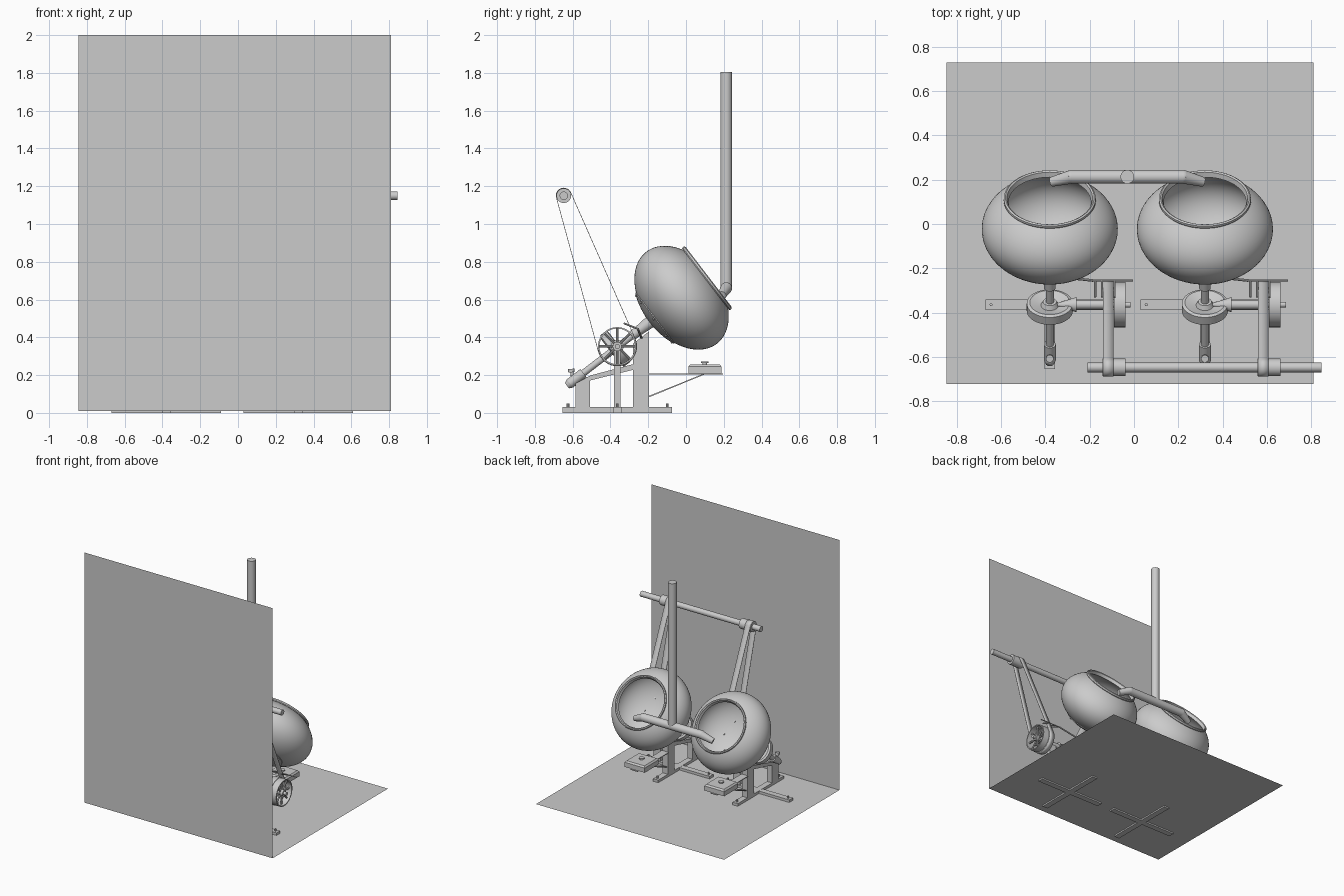
import bpy, bmesh
from math import sin, cos, pi, radians, atan2, acos, hypot
from mathutils import Vector

if "Cube" in bpy.data.objects:
    bpy.data.objects.remove(bpy.data.objects["Cube"])

TILT = radians(37.5)
AX = Vector((0, cos(TILT), sin(TILT)))        # pan axis


def finish(name, bm, angle=35):
    bmesh.ops.remove_doubles(bm, verts=bm.verts, dist=1e-5)
    bmesh.ops.recalc_face_normals(bm, faces=bm.faces)
    me = bpy.data.meshes.new(name)
    bm.to_mesh(me)
    bm.free()
    for p in me.polygons:
        p.use_smooth = True
    me.set_sharp_from_angle(angle=radians(angle))
    ob = bpy.data.objects.new(name, me)
    bpy.context.collection.objects.link(ob)
    return ob


def lathe(name, origin, axis, prof, n=32):
    """Revolve (radius, distance) points about an axis."""
    q = Vector(axis).to_track_quat('Z', 'Y')
    o = Vector(origin)
    bm = bmesh.new()
    rings = [[bm.verts.new(o + q @ Vector((r * cos(2*pi*i/n), r * sin(2*pi*i/n), s)))
              for i in range(n)] for r, s in prof]
    for a, b in zip(rings, rings[1:]):
        for i in range(n):
            j = (i + 1) % n
            bm.faces.new((a[i], a[j], b[j], b[i]))
    return finish(name, bm)


def rod(name, p, q, r1, r2=None, n=24):
    d = Vector(q) - Vector(p)
    r2 = r1 if r2 is None else r2
    return lathe(name, p, d, [(0, 0), (r1, 0), (r2, d.length), (0, d.length)], n)


def prism(name, pts, x0, x1):
    """Extrude a y-z outline along x."""
    bm = bmesh.new()
    f = bm.faces.new([bm.verts.new((x0, y, z)) for y, z in pts])
    r = bmesh.ops.extrude_face_region(bm, geom=[f])
    bmesh.ops.translate(bm, vec=(x1 - x0, 0, 0),
                        verts=[v for v in r['geom'] if isinstance(v, bmesh.types.BMVert)])
    return finish(name, bm)


def box(name, x0, x1, y0, y1, z0, z1):
    return prism(name, [(y0, z0), (y1, z0), (y1, z1), (y0, z1)], x0, x1)


def plane(name, pts):
    bm = bmesh.new()
    bm.faces.new([bm.verts.new(p) for p in pts])
    return finish(name, bm)


def wheel(name, x0, x1, y, z, R):
    """Spoked flat-belt wheel turning about x."""
    w = x1 - x0
    o = (x0, y, z)
    lathe(name + "_rim", o, (1, 0, 0), [(R, 0), (R, w), (R - .008, w), (R - .008, 0), (R, 0)], 48)
    lathe(name + "_hub", o, (1, 0, 0), [(0, 0), (.024, 0), (.024, w), (0, w)])
    for k in range(8):
        a = k * pi / 4
        d = Vector((0, cos(a), sin(a)))
        c = Vector((x0 + w / 2, y, z))
        rod(name + "_spoke", c + d * .018, c + d * (R - .004), .007, n=10)


def belt(name, x0, x1, y1, z1, R1, y2, z2, R2):
    phi = atan2(z2 - z1, y2 - y1)
    th = acos((R1 - R2) / hypot(y2 - y1, z2 - z1))
    n = 28
    pts = []
    for i in range(n + 1):
        a = phi + th + (2 * pi - 2 * th) * i / n
        pts.append((y1 + R1 * cos(a), z1 + R1 * sin(a)))
    for i in range(n + 1):
        a = phi - th + 2 * th * i / n
        pts.append((y2 + R2 * cos(a), z2 + R2 * sin(a)))
    bm = bmesh.new()
    vs = [(bm.verts.new((x0, y, z)), bm.verts.new((x1, y, z))) for y, z in pts]
    for a, b in zip(vs, vs[1:] + vs[:1]):
        bm.faces.new((a[0], a[1], b[1], b[0]))
    m = finish(name, bm).modifiers.new("thickness", 'SOLIDIFY')
    m.thickness = .003


WY, WZ = -.364, .352      # drive wheel centre
LY, LZ = -.647, 1.15      # overhead shaft centre


def unit(cx):
    pc = Vector((cx, -.0235, .6095))          # pan centre
    # hollow pan with rolled rim
    A, B = .209, .307
    end = radians(141)
    arc = [end * i / 26 for i in range(27)]
    prof = [(B * sin(t), -A * cos(t)) for t in arc]
    prof += [(.203, .160), (.208, .166), (.207, .176), (.2, .181), (.193, .176)]
    prof += [((B - .012) * sin(t), -(A - .012) * cos(t)) for t in reversed(arc)]
    lathe("pan", pc, AX, prof, 64)
    # back mounting plate with bolts
    pl = [(.311 * sin(t), -.214 * cos(t)) for t in [radians(33) * i / 8 for i in range(9)]]
    lathe("pan_back_plate", pc, AX, pl + [(.167, -.165)], 48)
    u = Vector((1, 0, 0))
    v = AX.cross(u)
    for k in range(8):
        a = k * pi / 4
        c = pc + (u * cos(a) + v * sin(a)) * .155 - AX * .175
        rod("plate_bolt", c - AX * .015, c + AX * .01, .007, n=6)
    # inclined shaft, hub, bearings
    on = lambda s: pc + AX * s
    rod("pan_shaft", on(-.72), on(-.2), .018)
    rod("pan_hub", on(-.29), on(-.2), .026, .034)
    rod("upper_bearing", on(-.335), on(-.285), .026)
    rod("foot_bearing", on(-.745), on(-.655), .027)
    rod("foot_bearing_cap", on(-.765), on(-.745), .018, .027)
    k = Vector((cx, -.60, .18))
    rod("oil_cup_stem", k, k + Vector((0, -.006, .045)), .008, n=12)
    rod("oil_cup", k + Vector((0, -.006, .035)), k + Vector((0, -.008, .053)), .017, n=16)
    # bevel gear on the shaft
    lathe("bevel_gear", on(-.472), AX, [(0, 0), (.085, 0), (.104, .008), (.104, .05),
                                        (.09, .055), (.04, .04), (.03, .06), (0, .06)], 48)
    # pinion and cross shaft
    rod("pinion", (cx + .03, WY, WZ), (cx + .12, WY, WZ), .006, .034)
    rod("cross_shaft_sleeve", (cx + .12, WY, WZ), (cx + .24, WY, WZ), .021)
    rod("cross_shaft", (cx + .2, WY, WZ), (cx + .365, WY, WZ), .013)
    # fast and loose wheels, belt, overhead pulley
    wheel("fast_wheel", cx + .24, cx + .287, WY, WZ, .102)
    wheel("loose_wheel", cx + .29, cx + .342, WY, WZ, .102)
    belt("drive_belt", cx + .24, cx + .287, WY, WZ, .105, LY, LZ, .042)
    rod("overhead_pulley", (cx + .238, LY, LZ), (cx + .342, LY, LZ), .039, n=32)
    # belt shifter
    rod("shifter_bar", (cx + .185, -.255, .445), (cx + .375, -.255, .445), .004, n=10)
    for dx in (.205, .236, .292):
        rod("shifter_fork", (cx + dx, -.255, .445), (cx + dx, -.33, .475), .005, n=10)
    rod("shifter_arm", (cx + .01, -.235, .395), (cx + .195, -.255, .445), .006, n=10)
    # cross-shaped base of channels
    h = .023
    box("base_long_beam", cx - h, cx + h, -.655, -.075, 0, .032)
    box("base_cross_beam", cx - .29, cx + .29, WY - h, WY + h, 0, .031)
    for x, y in ((0, -.625), (0, -.1), (-.265, WY), (.265, WY)):
        rod("base_bolt", (cx + x, y, .03), (cx + x, y, .05), .007, n=8)
    # stand posts and sloping brace
    prism("tall_post", [(-.28, .03), (-.197, .03), (-.197, .43), (-.28, .367)], cx - h, cx + h)
    prism("short_post", [(-.585, .03), (-.507, .03), (-.507, .195), (-.585, .14)], cx - h, cx + h)
    prism("stand_brace", [(-.585, .14), (-.507, .172), (-.28, .228), (-.28, .258),
                          (-.507, .198), (-.585, .155)], cx - h, cx + h)
    box("cross_shaft_post", cx + .15, cx + .21, WY - .016, WY + .016, .03, WZ)
    # burner shelf and burner
    box("burner_shelf", cx - .03, cx + .03, -.197, .195, .202, .208)
    prism("shelf_brace", [(-.197, .082), (-.197, .09), (.085, .204), (.1, .204)], cx - .015, cx + .015)
    bm = bmesh.new()
    rings = []
    for hw, z in ((.088, .208), (.088, .245), (.078, .257)):
        rings.append([bm.verts.new((cx + sx * hw, .1 + sy * hw, z))
                      for sx, sy in ((-1, -1), (1, -1), (1, 1), (-1, 1))])
    for a, b in zip(rings, rings[1:]):
        for i in range(4):
            j = (i + 1) % 4
            bm.faces.new((a[i], a[j], b[j], b[i]))
    bm.faces.new(rings[0])
    bm.faces.new(rings[-1])
    finish("burner_body", bm)
    lathe("burner_head", (cx, .1, .255), (0, 0, 1),
          [(0, 0), (.012, 0), (.012, .01), (.02, .01), (.02, .017), (0, .017)], 24)


for cx in (-.38, .32):
    unit(cx)

# overhead line shaft
rod("line_shaft", (-.21, LY, LZ), (.845, LY, LZ), .022, n=32)

# air duct: riser, manifold and two angled nozzles
DX, DY, DZ = -.03, .213, .66
rod("duct_riser", (DX, DY, DZ), (DX, DY, 1.805), .031, n=32)
rod("duct_manifold", (DX - .252, DY, DZ), (DX + .252, DY, DZ), .031, n=32)
for s in (-1, 1):
    j = Vector((DX + s * .252, DY, DZ))
    lathe("duct_elbow", j, (0, 0, 1),
          [(.031 * sin(pi * i / 10), -.031 * cos(pi * i / 10)) for i in range(11)], 24)
    rod("duct_nozzle", j, (DX + s * .342, .19, .622), .031, .022)

# floor and front wall
X0, X1, Y0, Y1, Z0 = -.845, .81, -.722, .728, .011
plane("floor", [(X0, Y0, Z0), (X1, Y0, Z0), (X1, Y1, Z0), (X0, Y1, Z0)])
plane("wall", [(X0, Y0, Z0), (X1, Y0, Z0), (X1, Y0, 2), (X0, Y0, 2)])
